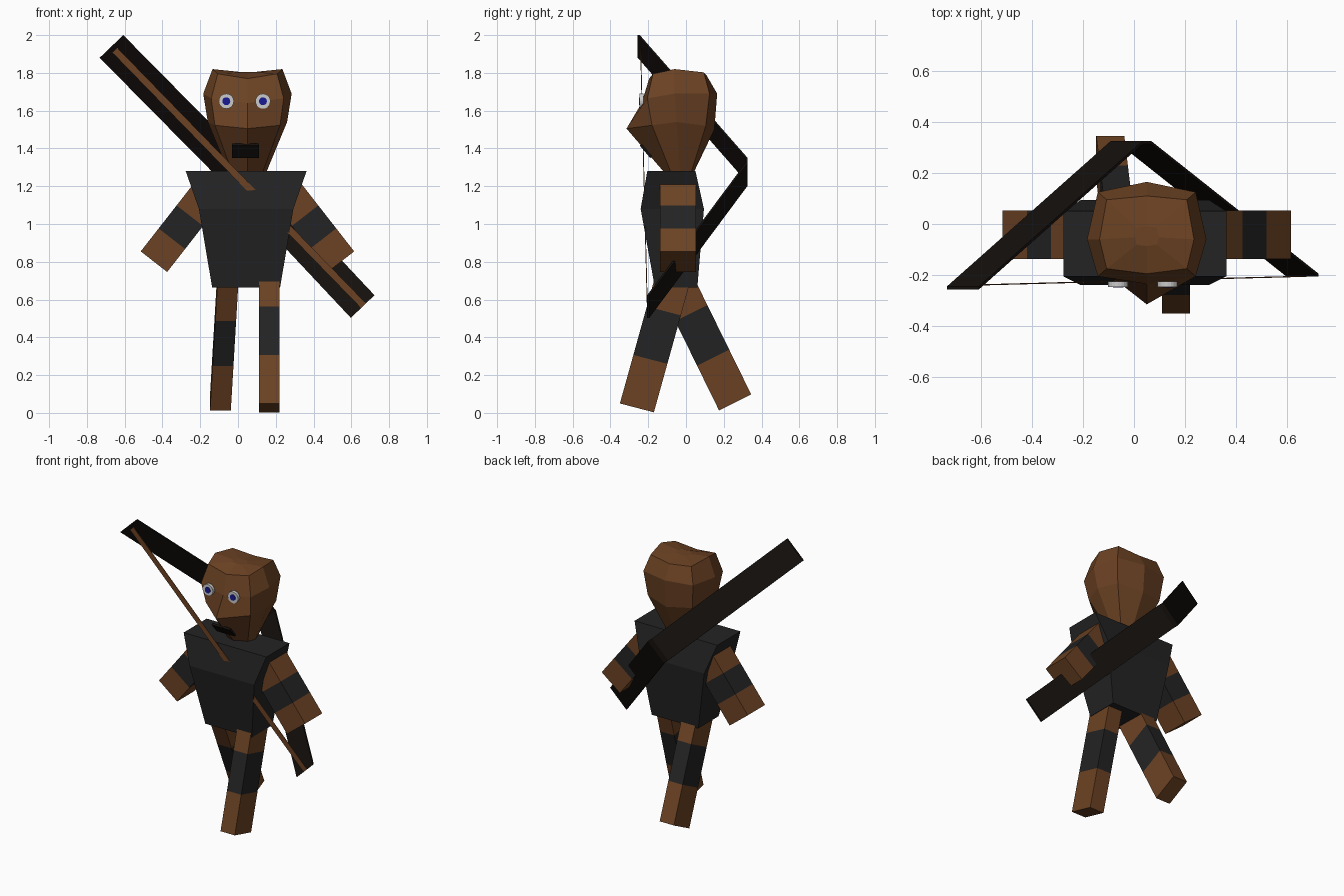
import bpy, bmesh, math
from mathutils import Vector as V

if "Cube" in bpy.data.objects:
    bpy.data.objects.remove(bpy.data.objects["Cube"])


def material(name, rgb):
    m = bpy.data.materials.new(name)
    m.diffuse_color = (*rgb, 1)
    m.use_nodes = True
    m.node_tree.nodes["Principled BSDF"].inputs["Base Color"].default_value = m.diffuse_color
    return m


BROWN = material("brown", (0.15, 0.055, 0.017))
CLOTH = material("dark_cloth", (0.017, 0.017, 0.018))
BLACK = material("black", (0.007, 0.005, 0.004))
WHITE = material("eye_white", (0.6, 0.6, 0.6))
BLUE = material("eye_blue", (0.01, 0.01, 0.3))
CX = 0.05  # body symmetry plane


def loft(name, rings, mats):
    """Skin closed rings with flat faces; one material per segment."""
    bm = bmesh.new()
    vs = [[bm.verts.new(p) for p in r] for r in rings]
    n = len(vs[0])
    for k in range(len(vs) - 1):
        for i in range(n):
            j = (i + 1) % n
            f = bm.faces.new((vs[k][i], vs[k][j], vs[k + 1][j], vs[k + 1][i]))
            f.material_index = k % len(mats)
    bm.faces.new(vs[0])
    bm.faces.new(vs[-1]).material_index = (len(vs) - 2) % len(mats)
    bmesh.ops.recalc_face_normals(bm, faces=bm.faces)
    me = bpy.data.meshes.new(name)
    bm.to_mesh(me)
    bm.free()
    for m in mats:
        me.materials.append(m)
    ob = bpy.data.objects.new(name, me)
    bpy.context.collection.objects.link(ob)
    return ob


def limb(name, corner, axis, u, v):
    """Three-stripe box: a corner, its length vector and two width vectors."""
    corner, axis, u, v = map(V, (corner, axis, u, v))
    base = [corner, corner + u, corner + u + v, corner + v]
    loft(name, [[p + axis * k / 3 for p in base] for k in range(4)],
         [BROWN, CLOTH, BROWN])


def strip(name, points, width, thick, mat):
    """Flat band along a path, with a depth in y."""
    w, t = V(width) / 2, V((0, thick / 2, 0))
    loft(name, [[V(p) - w - t, V(p) + w - t, V(p) + w + t, V(p) - w + t]
                for p in points], [mat])


# Torso: half width, front y, back y, z
loft("torso", [[(0.043 + s * h, y, z) for s, y in ((-1, f), (1, f), (1, b), (-1, b))]
               for h, f, b, z in ((0.18, -0.165, 0.06, 0.665),
                                  (0.25, -0.24, 0.095, 1.08),
                                  (0.32, -0.205, 0.05, 1.28))], [CLOTH])

# Head: half width, corner ratio, y of front / front corner / side / back corner / back,
# then z of front / side / back
HEAD = [(0.09, 0.8, -0.095, -0.07, -0.03, 0.02, 0.03, 1.25, 1.25, 1.25),
        (0.21, 0.82, -0.315, -0.18, -0.05, 0.105, 0.15, 1.505, 1.54, 1.5),
        (0.234, 0.82, -0.235, -0.205, -0.06, 0.125, 0.165, 1.64, 1.69, 1.69),
        (0.185, 0.85, -0.195, -0.175, -0.06, 0.095, 0.11, 1.77, 1.82, 1.785)]
rings = []
for h, c, f, fc, s, bc, b, zf, zs, zb in HEAD:
    zfc, zbc = (zf + zs) / 2, (zb + zs) / 2
    rings.append([(CX, f, zf), (CX + h * c, fc, zfc), (CX + h, s, zs), (CX + h * c, bc, zbc),
                  (CX, b, zb), (CX - h * c, bc, zbc), (CX - h, s, zs), (CX - h * c, fc, zfc)])
rings.append([(CX + (x - CX) * 0.25, -0.05 + (y + 0.05) * 0.25, 1.805) for x, y, z in rings[-1]])
loft("head", rings, [BROWN])


# Eyes: white disc with a blue pupil
def disc(name, x, r, y0, y1, mat):
    loft(name, [[(x + r * math.cos(a * math.tau / 20), y, 1.65 + r * math.sin(a * math.tau / 20))
                 for a in range(20)] for y in (y0, y1)], [mat])


for side, s in (("left", -1), ("right", 1)):
    x = 0.035 + s * 0.097
    disc(side + "_eye", x, 0.04, -0.246, -0.225, WHITE)
    disc(side + "_pupil", x, 0.021, -0.249, -0.24, BLUE)

    # Arm, mirrored about the body plane
    limb(side + "_arm", (CX + s * 0.28, -0.137, 1.22), (s * 0.285, 0, -0.365),
         (-s * 0.14, 0, -0.109), (0, 0.19, 0))

# Mouth, lying on the sloping jaw
loft("mouth", [[(x, -0.245 + d, 1.415), (x, -0.19 + d, 1.35), (x, -0.18 + d, 1.36), (x, -0.235 + d, 1.425)]
               for x, d in ((-0.033, 0), (0.11, 0))], [BLACK])

# Legs, one striding forward and one back
limb("front_leg", (0.11, -0.35, 0.05), (0, 0.214, 0.77), (0.11, 0, 0), (0, 0.18, -0.047))
limb("back_leg", (-0.148, 0.175, 0.013), (0.042, -0.348, 0.709), (0.11, 0, 0), (0, 0.17, 0.085))

# Bow slung across the back, with its string passing the chest
strip("bow", [(-0.67, -0.25, 1.94), (-0.028, 0.32, 1.29), (0.004, 0.32, 1.262), (0.66, -0.2, 0.563)],
      (0.125, 0, 0.12), 0.012, BLACK)
strip("bow_string", [(-0.652, -0.24, 1.92), (0.664, -0.205, 0.568)],
      (0.026, 0, 0.026), 0.004, BROWN)
